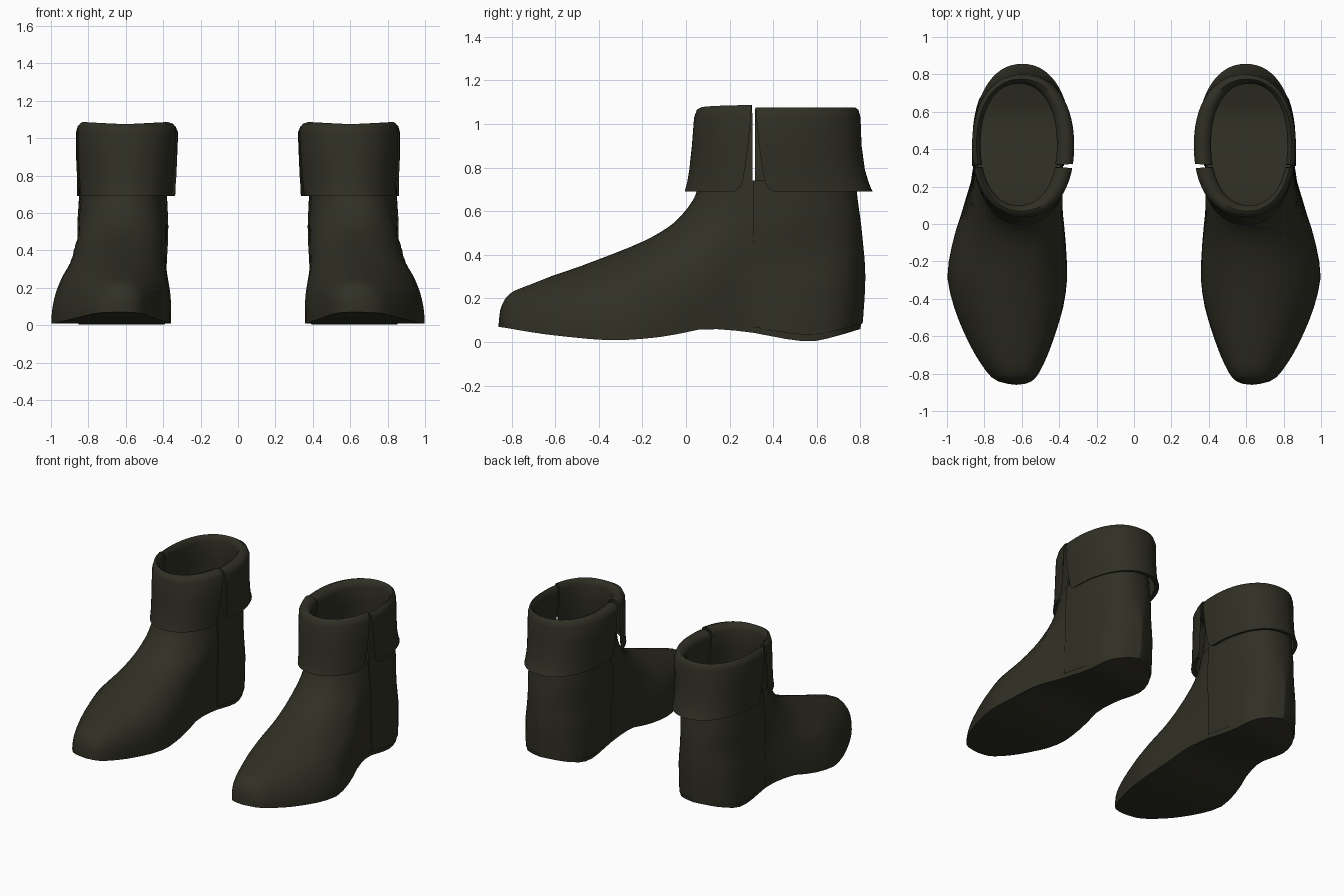
import bpy, math

if "Cube" in bpy.data.objects:
    bpy.data.objects.remove(bpy.data.objects["Cube"])

mat = bpy.data.materials.new("dark olive leather")
mat.diffuse_color = (0.030, 0.029, 0.018, 1)
mat.use_nodes = True
mat.node_tree.nodes["Principled BSDF"].inputs["Base Color"].default_value = mat.diffuse_color


def curve(x, pts):
    """Monotone cubic through (x, value) points."""
    if x <= pts[0][0]:
        return pts[0][1]
    if x >= pts[-1][0]:
        return pts[-1][1]
    i = max(k for k in range(len(pts) - 1) if pts[k][0] <= x)

    def slope(k):
        return (pts[k + 1][1] - pts[k][1]) / (pts[k + 1][0] - pts[k][0])

    def tangent(k):
        if k == 0:
            return slope(0)
        if k == len(pts) - 1:
            return slope(k - 1)
        a, b = slope(k - 1), slope(k)
        return 0 if a * b <= 0 else 2 * a * b / (a + b)

    h = pts[i + 1][0] - pts[i][0]
    t = (x - pts[i][0]) / h
    return ((2*t**3 - 3*t*t + 1) * pts[i][1] + (t**3 - 2*t*t + t) * h * tangent(i)
            + (3*t*t - 2*t**3) * pts[i + 1][1] + (t**3 - t*t) * h * tangent(i + 1))


# Side profile, sole curve and sole outline of the right-hand boot
INSTEP = [(-.86, .07), (-.853, .14), (-.835, .19), (-.8, .23), (-.7, .272), (-.45, .36),
          (-.14, .49), (-.03, .57), (.05, .69), (.09, .9), (.1, 1.05)]
FRONT = [(z, y) for y, z in INSTEP]
BACK = [(0, .80), (.06, .805), (.3, .815), (.5, .80), (.7, .775), (1.05, .75)]
SOLE_Z = [(-.86, .07), (-.6, .03), (-.32, .008), (-.1, .025), (.1, .06), (.25, .05),
          (.57, .003), (.7, .03), (.8, .06)]
OUTER = [(-.86, .63), (-.852, .69), (-.835, .74), (-.8, .78), (-.6, .9), (-.4, .975), (-.28, .998),
         (-.1, .97), (.1, .91), (.3, .86), (.5, .855), (.65, .83), (.74, .77), (.79, .69), (.815, .62)]
INNER = [(-.86, .63), (-.852, .57), (-.835, .54), (-.8, .51), (-.6, .425), (-.4, .37), (-.28, .357),
         (-.1, .365), (.1, .383), (.3, .388), (.5, .39), (.65, .415), (.74, .47), (.79, .55), (.815, .62)]
MID = .62


def wall(y, level, side):
    """Point on the boot wall; side 1 = outer, -1 = inner."""
    sole = curve(y, SOLE_Z)
    z = level + sole * max(0, 1 - level / .3)
    yf = curve(level + .07 * max(0, 1 - level / .3), FRONT)
    yb = curve(level, BACK)
    # Foot: sole outline narrowed toward the instep line
    n = min(1, max(0, (z - sole) / max(.001, curve(y, INSTEP) - sole)))
    g = math.sqrt(max(0, 1 - n ** (2.1 if side > 0 else 3.5)))
    c = .63 if y < -.6 else .65 if y < 0 else MID
    c = curve(y, [(-.8, .63), (-.3, .66), (.2, MID)])
    edge = curve(min(.815, y + (.815 - yb) * max(0, (y - .4) / .4)), OUTER if side > 0 else INNER)
    foot = c + (edge - c) * g
    # Shaft: rounded oval
    u = min(1, abs((y - (yf + yb) / 2) / ((yb - yf) / 2)))
    oval = (1 - u ** 2.3) ** (1 / 2.3)
    lim = curve(level, [(.4, .862), (.7, .842)]) if side > 0 else curve(level, [(.4, .372), (.7, .387)])
    shaft = MID + (lim - MID) * oval
    w = min(1, max(0, (level - .26) / .32))
    w = w * w * (3 - 2 * w)
    return (foot * (1 - w) + shaft * w, y, z)


def make(name, rows, closed=False, extra=()):
    """Skin rows of points, then mirror to the other foot."""
    n = len(rows[0])
    verts = [p for r in rows for p in r]
    faces = [(i * n + j, i * n + (j + 1) % n, (i + 1) * n + (j + 1) % n, (i + 1) * n + j)
             for i in range(len(rows) - 1) for j in range(n if closed else n - 1)]
    me = bpy.data.meshes.new(name)
    me.from_pydata(verts, [], faces + list(extra))
    me.materials.append(mat)
    ob = bpy.data.objects.new(name, me)
    bpy.context.collection.objects.link(ob)
    ob.modifiers.new("pair", 'MIRROR').use_mirror_merge = False
    bpy.ops.object.select_all(action='DESELECT')
    ob.select_set(True)
    bpy.context.view_layer.objects.active = ob
    bpy.ops.object.shade_smooth_by_angle(angle=math.radians(50))
    return ob


# Foot and shaft
LEVELS = [0, .03, .07, .10, .13, .16, .18, .20, .22, .24, .26, .28, .30, .325, .35, .375,
          .40, .43, .46, .49, .52, .55, .58, .62, .66, .70, .74]
S = 30
body = []
for L in LEVELS:
    yf = curve(L + .07 * max(0, 1 - L / .3), FRONT)
    yb = curve(L, BACK)
    ys = [yf + (yb - yf) * (1 - math.cos(math.pi * k / S)) / 2 for k in range(S + 1)]
    body.append([wall(y, L, 1) for y in ys] + [wall(y, L, -1) for y in ys[-2:0:-1]])
N = 2 * S
sole = [(0, N - 1, 1)] + [(k, N - k, N - k - 1, k + 1) for k in range(1, S - 1)] + [(S - 1, S + 1, S)]
make("boot_body", body, True, sole)

# Heel panel lying over the body, with its front edge forming the side seam
panel = []
for L in LEVELS[1:]:
    yb = curve(L, BACK)
    ys = [.31 + (yb - .31) * math.sin(math.pi / 2 * k / 14) for k in range(15)]
    half = [wall(y, L, 1) for y in ys] + [wall(y, L, -1) for y in ys[-2::-1]]
    row = []
    for x, y, z in half:
        dx, dy = x - MID, max(0, y - .5)
        d = math.hypot(dx, dy) or 1
        row.append((x + .007 * dx / d, y + .007 * dy / d, z))
    panel.append([half[0]] + row + [half[-1]])
make("heel_panel", panel)

# Folded cuff section: z, front y, back y, inner x, outer x, half slit width
CUFF = [(.70, .06, .775, .39, .84, .006), (.9, .09, .765, .40, .83, .006),
        (1.03, .10, .75, .412, .82, .006), (1.06, .09, .76, .40, .827, .007),
        (1.075, .07, .775, .365, .842, .008), (1.065, .05, .79, .335, .857, .01),
        (1.03, .037, .80, .32, .866, .012), (.9, .027, .805, .325, .866, .025),
        (.79, .015, .82, .33, .861, .04), (.73, .005, .838, .335, .86, .052),
        (.705, -.002, .848, .335, .86, .066), (.69, -.006, .856, .336, .86, .09),
        (.697, .03, .82, .36, .845, .09)]


def cuff(name, front):
    rows = []
    for z, yf, yb, xi, xo, gap in CUFF:
        cy, hy, cx, hx = (yf + yb) / 2, (yb - yf) / 2, (xi + xo) / 2, (xo - xi) / 2
        u = ((.31 - gap if front else .31 + gap) - cy) / hy
        a = math.asin(math.copysign(abs(u) ** 1.1, u))
        a0, a1 = (math.pi - a, 2 * math.pi + a) if front else (a, math.pi - a)
        row = []
        for k in range(33):
            t = a0 + (a1 - a0) * k / 32
            c, s = math.cos(t), math.sin(t)
            lift = .012 * abs(c) if front and z > 1 else 0
            row.append((cx + hx * math.copysign(abs(c) ** (1 / 1.1), c),
                        cy + hy * math.copysign(abs(s) ** (1 / 1.1), s), z + lift))
        rows.append(row)
    make(name, rows)


cuff("front_cuff", True)
cuff("back_cuff", False)
